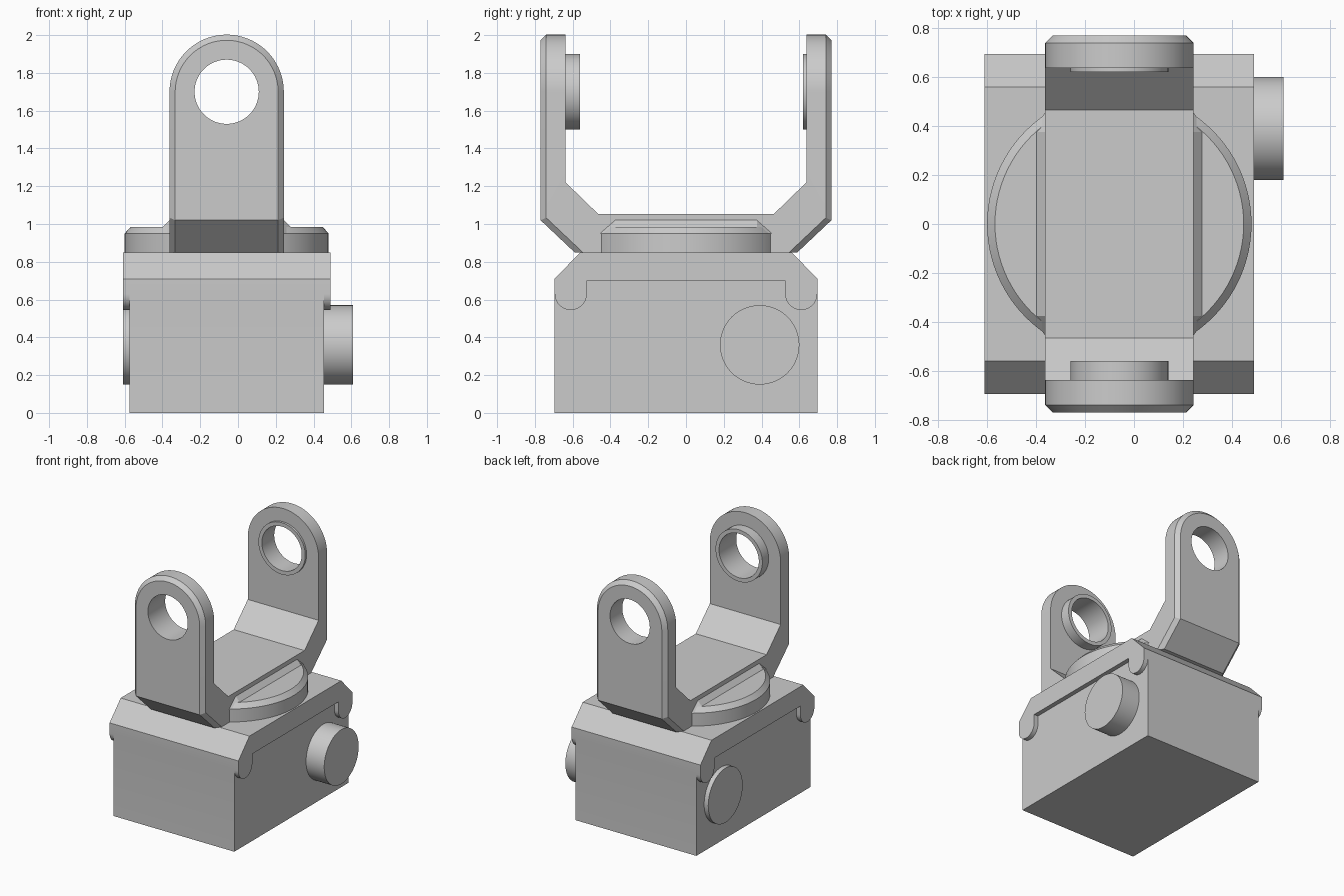
import bpy, bmesh, math
from mathutils import Matrix

cube = bpy.data.objects.get("Cube")
if cube:
    bpy.data.objects.remove(cube, do_unlink=True)

CX = -0.06            # axis of the turntable and yoke
HALF = 0.3025         # half width of the yoke
HOLE_Z = 1.70

grey = bpy.data.materials.new("plain grey")
grey.use_nodes = True
COLOUR = (0.6, 0.6, 0.6, 1)
grey.diffuse_color = COLOUR
grey.node_tree.nodes["Principled BSDF"].inputs["Base Color"].default_value = COLOUR


def finish(name, bm):
    bmesh.ops.recalc_face_normals(bm, faces=bm.faces[:])
    mesh = bpy.data.meshes.new(name)
    bm.to_mesh(mesh)
    bm.free()
    mesh.materials.append(grey)
    ob = bpy.data.objects.new(name, mesh)
    bpy.context.scene.collection.objects.link(ob)
    return ob


def prism(name, points, lo, hi, axis):
    """Extrude a (y, z) profile along x, or an (x, z) profile along y."""
    bm = bmesh.new()
    place = (lambda p: (lo, *p)) if axis == "x" else (lambda p: (p[0], lo, p[1]))
    face = bm.faces.new([bm.verts.new(place(p)) for p in points])
    new = bmesh.ops.extrude_face_region(bm, geom=[face])["geom"]
    move = (hi - lo, 0, 0) if axis == "x" else (0, hi - lo, 0)
    bmesh.ops.translate(bm, vec=move, verts=[v for v in new if isinstance(v, bmesh.types.BMVert)])
    return finish(name, bm)


def arc(cx, cz, r, start, end, n):
    angles = [math.radians(start + (end - start) * i / n) for i in range(n + 1)]
    return [(cx + r * math.cos(a), cz + r * math.sin(a)) for a in angles]


def circle(cx, cz, r, n=64):
    return arc(cx, cz, r, 0, 360, n)[:-1]


def mirrored(half):
    return half + [(-a, b) for a, b in reversed(half)]


def cut(ob, tool, operation="DIFFERENCE"):
    tool.hide_render = True
    mod = ob.modifiers.new("cut", "BOOLEAN")
    mod.operation, mod.object, mod.solver = operation, tool, "EXACT"
    bpy.context.view_layer.update()
    mesh = bpy.data.meshes.new_from_object(ob.evaluated_get(bpy.context.evaluated_depsgraph_get()))
    ob.modifiers.clear()
    ob.data = mesh
    bpy.data.objects.remove(tool, do_unlink=True)


def smooth(ob):
    bpy.ops.object.select_all(action="DESELECT")
    ob.select_set(True)
    bpy.context.view_layer.objects.active = ob
    bpy.ops.object.shade_smooth_by_angle(angle=math.radians(25))


# Base block: chamfered prism, with the sides recessed below a lobed rim
base = prism("base_block", mirrored([(-0.695, 0), (-0.695, 0.71), (-0.56, 0.85)]), -0.61, 0.49, "x")
recess = mirrored([(-0.8, -0.1), (-0.8, 0.63)] + arc(-0.61, 0.63, 0.085, 180, 360, 20) + [(-0.525, 0.70)])
for lo, hi in ((0.455, 0.8), (-0.9, -0.575)):
    cut(base, prism("recess_cutter", recess, lo, hi, "x"))
smooth(base)

# Side knobs
for name, lo, hi in (("left_knob", 0.44, 0.61), ("right_knob", -0.61, -0.56)):
    smooth(prism(name, circle(0.39, 0.36, 0.21), lo, hi, "x"))

# Turntable disc with a chamfered rim
bm = bmesh.new()
for r1, r2, z1, z2 in ((0.54, 0.54, 0.85, 0.95), (0.54, 0.508, 0.95, 0.985)):
    bmesh.ops.create_cone(bm, cap_ends=True, segments=96, radius1=r1, radius2=r2, depth=z2 - z1,
                          matrix=Matrix.Translation((CX, 0, (z1 + z2) / 2)))
seam = [f for f in bm.faces if all(abs(v.co.z - 0.95) < 1e-4 for v in f.verts)]
bmesh.ops.delete(bm, geom=seam, context="FACES_ONLY")
bmesh.ops.remove_doubles(bm, verts=bm.verts[:], dist=1e-4)
smooth(finish("turntable", bm))

# Sloped fillet where the yoke meets the turntable
bm = bmesh.new()
slope = ((HALF + 0.07, 0.95, 0.38), (HALF, 1.02, 0.38))
rings = []
for x, z, y in ((HALF, 1.02, 0.375), (HALF + 0.035, 0.985, 0.375), (HALF + 0.035, 0.95, 0.41), (HALF, 0.95, 0.455)):
    rings.append([[bm.verts.new((CX + sx * x, sy * y, z)) for sy in (-1, 1)] for sx in (-1, 1)])
for side in (0, 1):
    for i in range(4):
        a, b = rings[i][side], rings[(i + 1) % 4][side]
        bm.faces.new((a[0], a[1], b[1], b[0]))
    for end in (0, 1):
        bm.faces.new([r[side][end] for r in rings])
finish("yoke_fillets", bm)

# Yoke: bent strap, rounded at the top of both arms
strap = [(-0.59, 0.85), (-0.77, 1.02), (-0.77, 2.1), (-0.637, 2.1), (-0.637, 1.22), (-0.465, 1.053)]
yoke = prism("yoke", mirrored(strap), CX - HALF, CX + HALF, "x")
arch = [(CX - 0.5, 0.5), (CX + 0.5, 0.5), (CX + 0.5, HOLE_Z)]
arch += arc(CX, HOLE_Z, HALF, 0, 180, 48) + [(CX - 0.5, HOLE_Z)]
cut(yoke, prism("arch_cutter", arch, -1, 1, "y"), "INTERSECT")

# Chamfer around the outer faces of the arms
bm = bmesh.new()
bm.from_mesh(yoke.data)
bmesh.ops.remove_doubles(bm, verts=bm.verts[:], dist=1e-4)
bmesh.ops.dissolve_limit(bm, angle_limit=0.01, verts=bm.verts[:], edges=bm.edges[:])


def is_outer(f):
    c = f.calc_center_median()
    return abs(f.normal.x) < 0.1 and f.normal.y * c.y > 0.3 and abs(c.y) > 0.65


rim = [e for e in bm.edges if len(e.link_faces) == 2
       and is_outer(e.link_faces[0]) != is_outer(e.link_faces[1])
       and max(v.co.z for v in e.verts) > 0.9]
bmesh.ops.bevel(bm, geom=rim, offset=0.03, segments=1, affect="EDGES")
bm.to_mesh(yoke.data)
bm.free()

# Bearing bosses on the inner faces, then one bore through both arms
bosses = [prism(name, circle(CX, HOLE_Z, 0.2), lo, hi, "y")
          for name, lo, hi in (("front_boss", -0.637, -0.56), ("back_boss", 0.62, 0.637))]
for ob in [yoke] + bosses:
    cut(ob, prism("bore_cutter", circle(CX, HOLE_Z, 0.17), -1, 1, "y"))
    smooth(ob)
